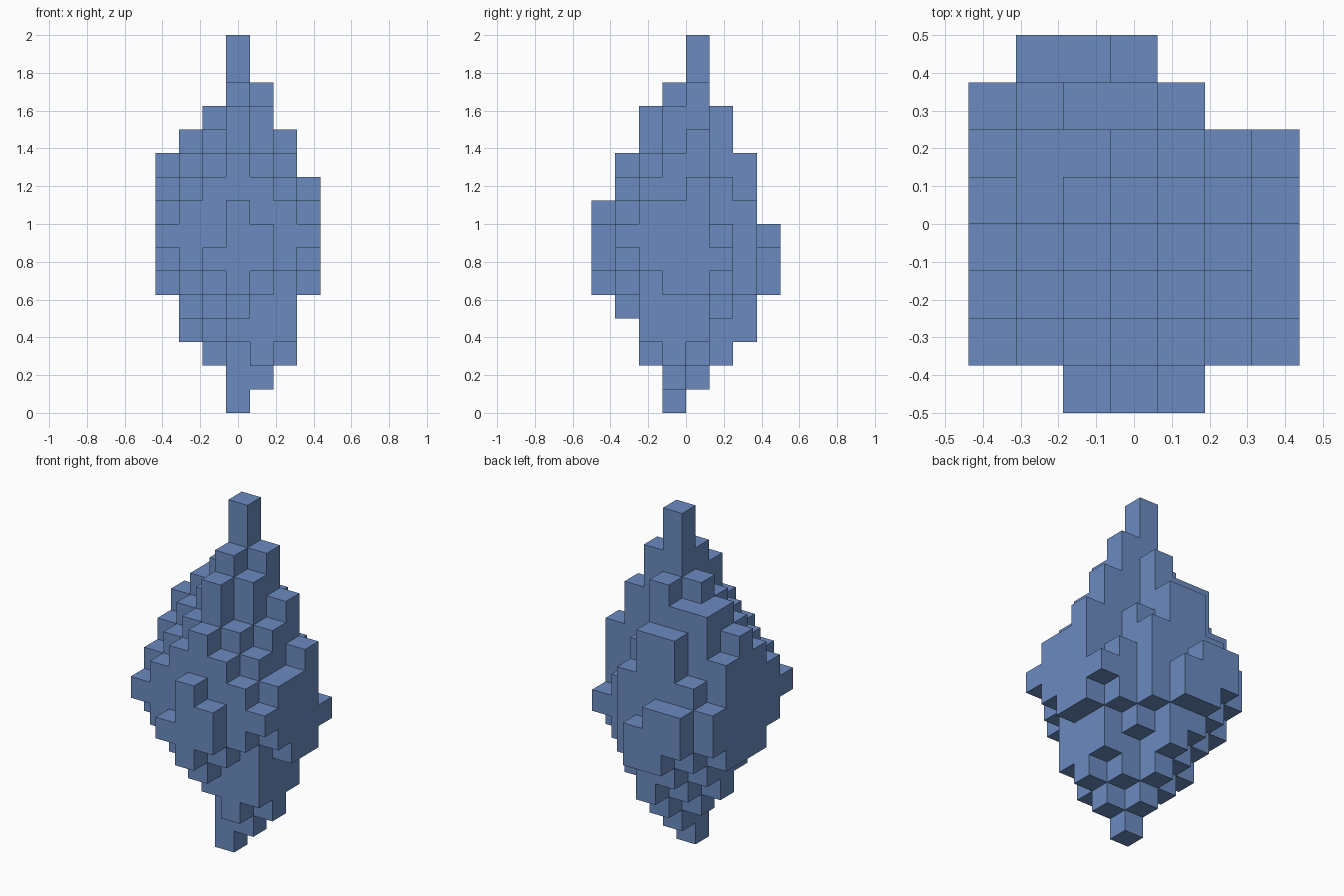
import bpy
import bmesh
from mathutils import Vector

default_cube = bpy.data.objects.get("Cube")
if default_cube:
    bpy.data.objects.remove(default_cube, do_unlink=True)

CELL = 0.125

# Crystal columns: for each slice along x, the first row along y,
# then the underside and the top level of every column in that slice
SLICES = [
    (1, [7, 6, 5, 5, 5, 6], [8, 9, 10, 11, 10, 8]),
    (1, [6, 5, 4, 3, 4, 5, 6], [9, 10, 11, 12, 12, 9, 8]),
    (0, [6, 5, 4, 3, 2, 3, 4, 5], [7, 10, 11, 12, 13, 12, 11, 8]),
    (0, [5, 4, 3, 0, 1, 2, 3, 5], [9, 11, 13, 14, 16, 13, 11, 7]),
    (0, [6, 5, 2, 1, 2, 4, 5], [8, 10, 11, 13, 14, 10, 9]),
    (1, [6, 3, 2, 3, 5], [9, 10, 11, 12, 8]),
    (1, [7, 6, 5, 5, 6], [8, 9, 9, 10, 7]),
]


def filled_cells():
    """Every block of the crystal as a grid position."""
    cells = set()
    for i, (start, bottoms, tops) in enumerate(SLICES):
        for j, (bottom, top) in enumerate(zip(bottoms, tops), start):
            cells.update((i, j, k) for k in range(bottom, top))
    return cells


def make_material(name, colour):
    material = bpy.data.materials.new(name)
    material.use_nodes = True
    material.diffuse_color = colour
    material.node_tree.nodes["Principled BSDF"].inputs["Base Color"].default_value = colour
    return material


def add_outer_face(bm, corners, cell, axis, side):
    """Add the square on one side of a block, wound to face outward."""
    u, v = (axis + 1) % 3, (axis + 2) % 3
    loop = [(0, 0), (1, 0), (1, 1), (0, 1)]
    if side == 0:
        loop.reverse()
    verts = []
    for du, dv in loop:
        point = list(cell)
        point[axis] += side
        point[u] += du
        point[v] += dv
        key = tuple(point)
        if key not in corners:
            corners[key] = bm.verts.new(Vector(key) * CELL)
        verts.append(corners[key])
    bm.faces.new(verts)


def build_crystal(name, material):
    """Skin the blocks with only their exposed faces."""
    cells = filled_cells()
    bm = bmesh.new()
    corners = {}
    for cell in sorted(cells):
        for axis in range(3):
            for side in (0, 1):
                neighbour = list(cell)
                neighbour[axis] += 2 * side - 1
                if tuple(neighbour) not in cells:
                    add_outer_face(bm, corners, cell, axis, side)
    # Centre the block grid on the ground plane
    offset = Vector((-len(SLICES) / 2, -4, 0)) * CELL
    bmesh.ops.translate(bm, verts=bm.verts, vec=offset)
    mesh = bpy.data.meshes.new(name)
    bm.to_mesh(mesh)
    bm.free()
    mesh.materials.append(material)
    crystal = bpy.data.objects.new(name, mesh)
    bpy.context.collection.objects.link(crystal)
    return crystal


crystal_blue = make_material("crystal_blue", (0.15, 0.26, 0.53, 1))
build_crystal("block_crystal", crystal_blue)
